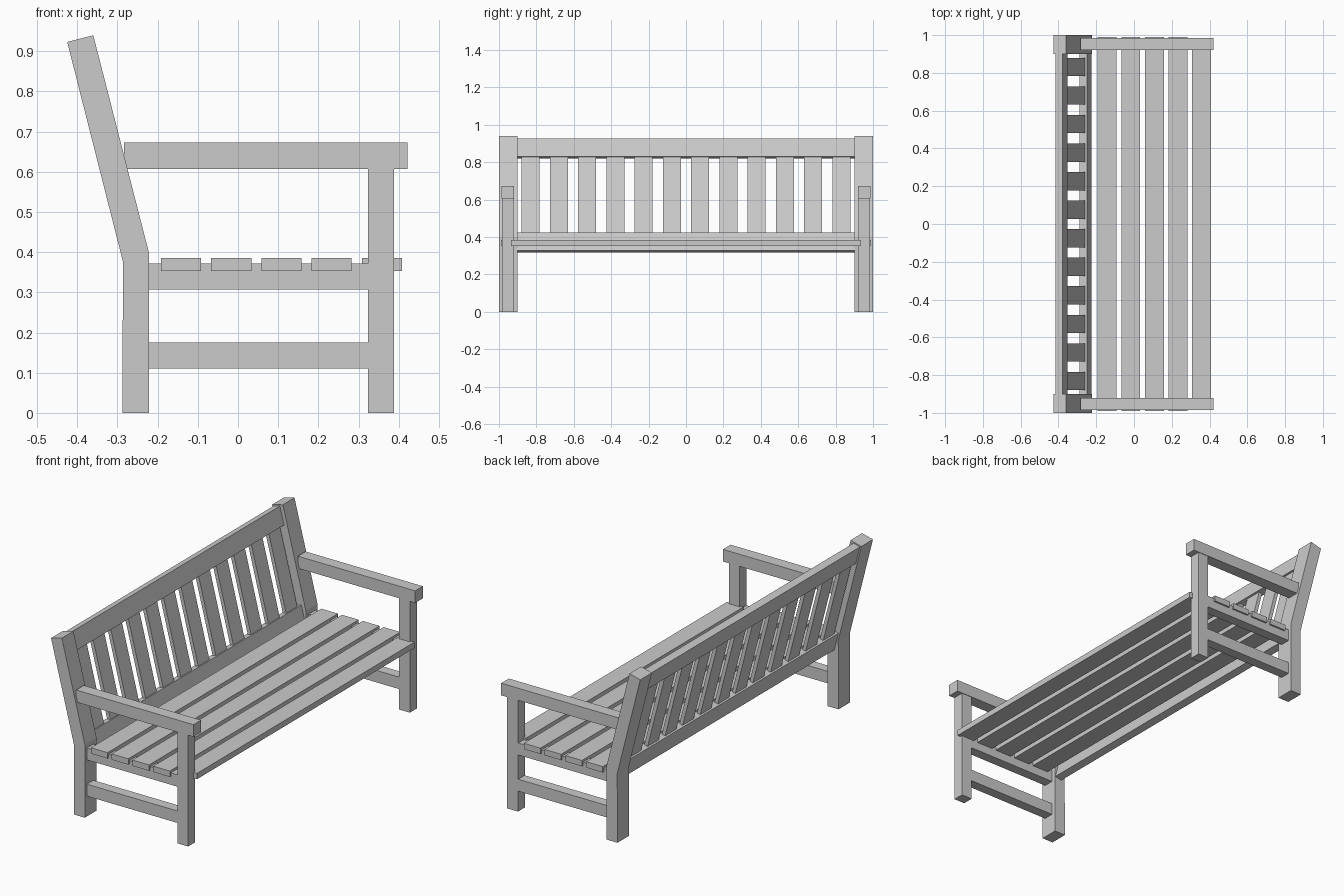
import bpy
from mathutils import Vector

if "Cube" in bpy.data.objects:
    bpy.data.objects.remove(bpy.data.objects["Cube"])


def prism(name, profile, y0, y1):
    """Extrude an x-z profile (counter-clockwise seen from -y) along y."""
    n = len(profile)
    verts = [(x, y0, z) for x, z in profile] + [(x, y1, z) for x, z in profile]
    faces = [list(range(n)), list(range(2 * n - 1, n - 1, -1))]
    faces += [[i, i + n, (i + 1) % n + n, (i + 1) % n] for i in range(n)]
    mesh = bpy.data.meshes.new(name)
    mesh.from_pydata(verts, [], faces)
    mesh.update()
    obj = bpy.data.objects.new(name, mesh)
    bpy.context.collection.objects.link(obj)
    return obj


def box(name, x0, x1, y0, y1, z0, z1):
    return prism(name, [(x0, z0), (x1, z0), (x1, z1), (x0, z1)], y0, y1)


def both_ends(obj):
    """Mirror a part to the other end of the bench."""
    m = obj.modifiers.new("mirror", "MIRROR")
    m.use_axis = (False, True, False)


# Leaning frame of the backrest: s runs up the slope, t goes backwards
KNEE = Vector((-0.222, 0.40))
UP = Vector((-0.248, 0.969)).normalized()
BACK = Vector((-UP.y, UP.x))


def lean(s, t):
    return tuple(KNEE + UP * s + BACK * t)


def leaning_board(name, s0, s1, t0, t1, y0, y1):
    return prism(name, [lean(s0, t1), lean(s0, t0), lean(s1, t0), lean(s1, t1)], y0, y1)


# Back posts: upright leg bending into the leaning back
both_ends(prism("back_post", [(-0.288, 0), (-0.222, 0), tuple(KNEE), lean(0.557, 0),
                              lean(0.557, 0.067), (-0.286, 0.375)], 0.90, 1.0))

# Front legs, armrests and side rails
both_ends(box("front_leg", 0.323, 0.388, 0.923, 0.983, 0, 0.607))
both_ends(box("armrest", -0.284, 0.422, 0.92, 0.986, 0.607, 0.673))
both_ends(box("seat_side_rail", -0.222, 0.323, 0.925, 0.981, 0.307, 0.372))
both_ends(box("lower_side_rail", -0.222, 0.323, 0.925, 0.981, 0.11, 0.175))

# Seat slats; the front one fits between the legs
for i in range(5):
    x = -0.192 + 0.125 * i
    half = 0.99 if i < 4 else 0.935
    box(f"seat_slat_{i + 1}", x, x + 0.10, -half, half, 0.353, 0.385)

# Backrest rails
leaning_board("back_top_rail", 0.45, 0.55, 0.020, 0.060, -0.90, 0.90)
leaning_board("back_bottom_rail", -0.07, 0.03, 0.020, 0.060, -0.90, 0.90)

# Backrest slats
for i in range(12):
    y = (i - 5.5) * 0.151
    leaning_board(f"back_slat_{i + 1}", 0.03, 0.45, 0.030, 0.050, y - 0.048, y + 0.048)
